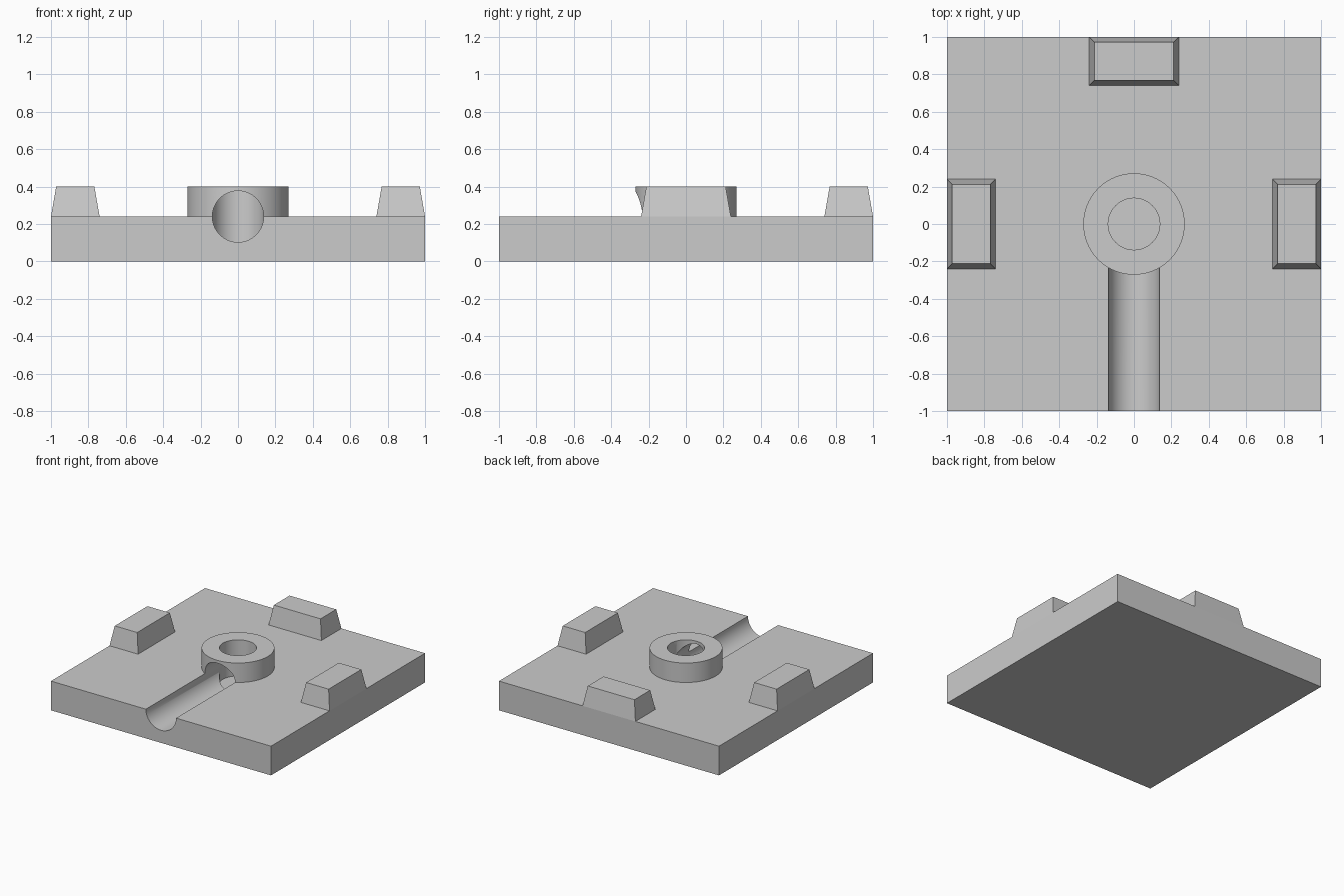
import bpy, bmesh, math
from mathutils import Matrix, Vector

cube = bpy.data.objects.get("Cube")
if cube:
    bpy.data.objects.remove(cube, do_unlink=True)

PLATE_TOP, TOP = 0.24, 0.4
BORE = 0.137
FLOOR = 0.104

grey = bpy.data.materials.new("plain grey")
grey.use_nodes = True
grey.diffuse_color = (0.6, 0.6, 0.6, 1)
grey.node_tree.nodes["Principled BSDF"].inputs["Base Color"].default_value = (0.6, 0.6, 0.6, 1)


def make_object(name, bm):
    mesh = bpy.data.meshes.new(name)
    bmesh.ops.recalc_face_normals(bm, faces=bm.faces)
    bm.to_mesh(mesh)
    bm.free()
    mesh.materials.append(grey)
    obj = bpy.data.objects.new(name, mesh)
    bpy.context.collection.objects.link(obj)
    return obj


def frustum(name, z0, z1, half_size, inset=0.0, place=Matrix()):
    """Box whose top is drawn in by inset on every side."""
    bm = bmesh.new()
    bmesh.ops.create_cube(bm, size=2)
    for v in bm.verts:
        top = v.co.z > 0
        hx, hy = (h - inset * top for h in half_size)
        v.co = place @ Vector((v.co.x * hx, v.co.y * hy, z1 if top else z0))
    return make_object(name, bm)


def cylinder(name, radius, start, end):
    """Cylinder running from start to end."""
    start, end = Vector(start), Vector(end)
    axis = end - start
    bm = bmesh.new()
    turn = axis.to_track_quat("Z", "Y").to_matrix().to_4x4()
    bmesh.ops.create_cone(bm, cap_ends=True, segments=96, radius1=radius, radius2=radius,
                          depth=axis.length,
                          matrix=Matrix.Translation((start + end) / 2) @ turn)
    return make_object(name, bm)


def activate(obj):
    bpy.ops.object.select_all(action="DESELECT")
    obj.select_set(True)
    bpy.context.view_layer.objects.active = obj


def cut(obj, cutter):
    activate(obj)
    mod = obj.modifiers.new("cut", "BOOLEAN")
    mod.operation = "DIFFERENCE"
    mod.solver = "EXACT"
    mod.object = cutter
    bpy.ops.object.modifier_apply(modifier=mod.name)


# Plate and round collar
plate = frustum("base_plate", 0, PLATE_TOP, (1, 1))
collar = cylinder("collar", 0.271, (0, 0, PLATE_TOP), (0, 0, TOP))

# Blind socket and the round channel leading into it from the front
socket = cylinder("socket_cutter", BORE + 0.001, (0, 0, FLOOR - 0.001), (0, 0, 1))
channel = cylinder("channel_cutter", BORE, (0, -1.2, PLATE_TOP), (0, -0.02, PLATE_TOP))
for part in (plate, collar):
    for cutter in (socket, channel):
        cut(part, cutter)
    activate(part)
    bpy.ops.object.shade_smooth_by_angle(angle=math.radians(30))
for cutter in (socket, channel):
    bpy.data.objects.remove(cutter, do_unlink=True)

# Tapered blocks on the left, back and right edges
for side, angle in (("left", 0), ("back", 90), ("right", 180)):
    place = Matrix.Rotation(math.radians(angle), 4, "Z") @ Matrix.Translation((0.87, 0, 0))
    frustum(side + "_block", PLATE_TOP, TOP, (0.13, 0.24), 0.028, place)
